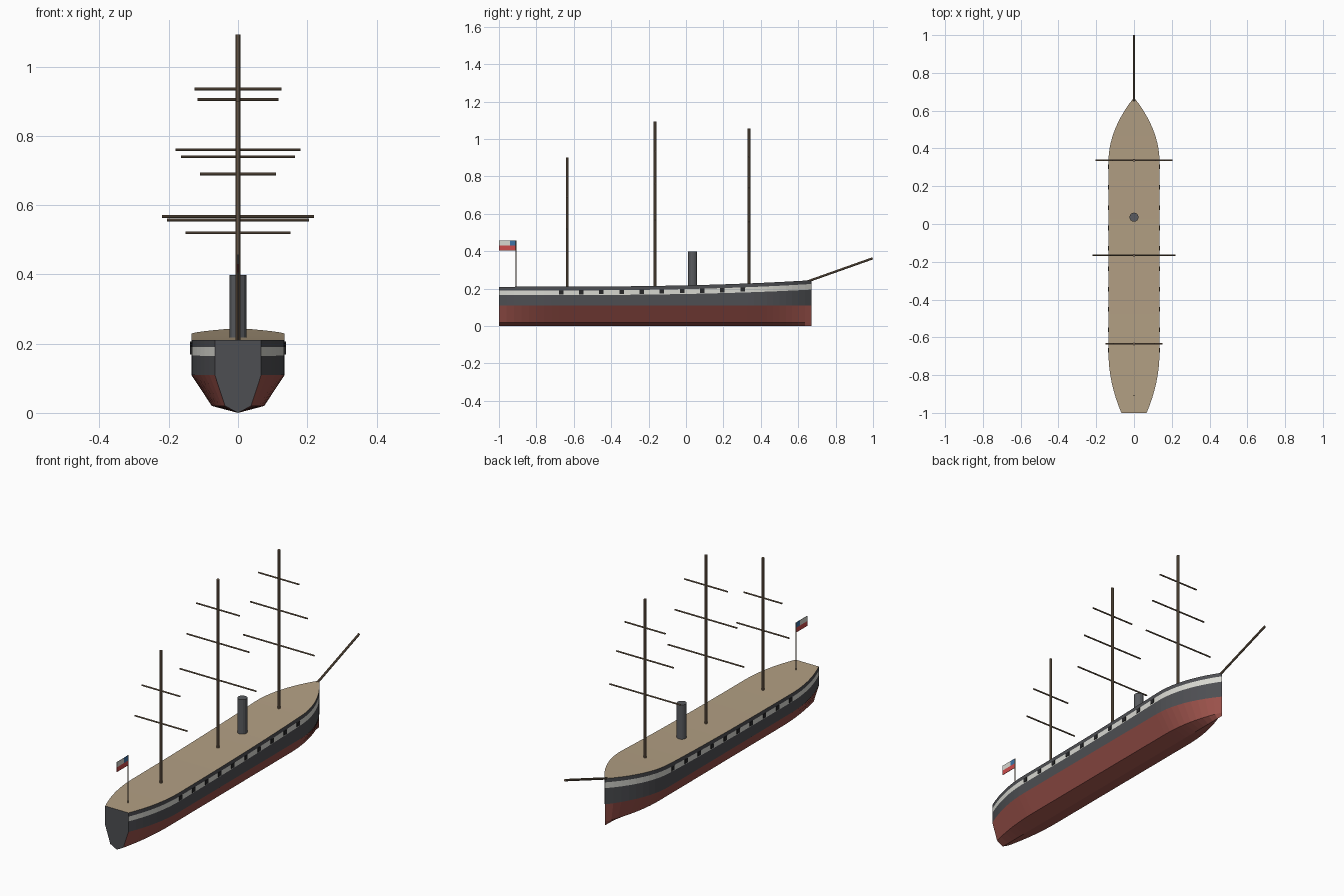
import bpy, bmesh
from mathutils import Vector

if "Cube" in bpy.data.objects:
    bpy.data.objects.remove(bpy.data.objects["Cube"])


def material(name, r, g, b):
    m = bpy.data.materials.new(name)
    m.diffuse_color = (r, g, b, 1)
    m.use_nodes = True
    m.node_tree.nodes["Principled BSDF"].inputs["Base Color"].default_value = m.diffuse_color
    return m


RED = material("red_paint", 0.33, 0.085, 0.07)
DARK = material("dark_paint", 0.075, 0.077, 0.085)
WHITE = material("white_paint", 0.68, 0.68, 0.63)
DECK = material("deck_wood", 0.45, 0.35, 0.23)
SPAR = material("spar_wood", 0.20, 0.14, 0.09)
FUNNEL = material("funnel_grey", 0.10, 0.105, 0.115)
BLACK = material("port_black", 0.02, 0.02, 0.022)
BLUE = material("flag_blue", 0.045, 0.17, 0.38)
FLAG_RED = material("flag_red", 0.6, 0.07, 0.07)


def finish(name, bm, *mats):
    me = bpy.data.meshes.new(name)
    bm.to_mesh(me)
    bm.free()
    for m in mats:
        me.materials.append(m)
    ob = bpy.data.objects.new(name, me)
    bpy.context.collection.objects.link(ob)
    return ob


def rod(name, a, b, r, mat, sides=10):
    a, b = Vector(a), Vector(b)
    bm = bmesh.new()
    bmesh.ops.create_cone(bm, cap_ends=True, segments=sides, radius1=r, radius2=r, depth=(b - a).length)
    bm.transform((b - a).to_track_quat('Z', 'Y').to_matrix().to_4x4())
    bmesh.ops.translate(bm, vec=(a + b) / 2, verts=bm.verts)
    return finish(name, bm, mat)


def box(name, lo, hi, mat):
    lo, hi = Vector(lo), Vector(hi)
    bm = bmesh.new()
    bmesh.ops.create_cube(bm, size=1)
    bmesh.ops.scale(bm, vec=hi - lo, verts=bm.verts)
    bmesh.ops.translate(bm, vec=(lo + hi) / 2, verts=bm.verts)
    return finish(name, bm, mat)


def half_width(y):
    if y > 0.33:
        return 0.135 * (1 - ((y - 0.33) / 0.34) ** 2)
    if y < -0.68:
        return 0.135 - 0.068 * ((-0.68 - y) / 0.32) ** 2
    return 0.135


def sheer(y):
    return 0.035 * ((y + 1) / 1.67) ** 3


# Hull: closed cross-sections lofted from transom to stem, coloured in bands
# half profile: width factor, height, share of the sheer rise
PROFILE = [(0, 0, 0), (0.56, 0.02, 0), (1, 0.11, 0), (1, 0.165, 0.85), (1, 0.19, 1), (1, 0.21, 1)]
stations = [-1 + 0.04 * i for i in range(8)]
stations += [-0.68 + 1.01 * i / 10 for i in range(11)]
stations += [0.33 + 0.34 * i / 10 for i in range(1, 11)]
bm = bmesh.new()
rings = []
for y in stations:
    w, s = half_width(y), sheer(y)
    right = [(w * f, y, z + k * s) for f, z, k in PROFILE]
    left = [(-x, y, z) for x, y, z in reversed(right[1:])]
    rings.append([bm.verts.new(p) for p in right + left])
BANDS = [0, 0, 1, 2, 1, 3, 1, 2, 1, 0, 0]
n = len(BANDS)
for a, b in zip(rings, rings[1:]):
    for i in range(n):
        j = (i + 1) % n
        bm.faces.new((a[i], a[j], b[j], b[i])).material_index = BANDS[i]
bm.faces.new(rings[0]).material_index = 1
bmesh.ops.remove_doubles(bm, verts=bm.verts, dist=1e-5)
bmesh.ops.recalc_face_normals(bm, faces=bm.faces)
finish("hull", bm, RED, DARK, WHITE, DECK)

# Gun ports along both sides
for i in range(10):
    y = -0.668 + 0.1078 * i
    z = 0.18 + sheer(y) * 0.9
    for side, sx in (("right", 1), ("left", -1)):
        x = sx * (half_width(y) - 0.001)
        box(f"gun_port_{side}_{i + 1}", (x - 0.004, y - 0.012, z - 0.011),
            (x + 0.004, y + 0.012, z + 0.011), BLACK)

# Masts with their yards (height, half length)
MASTS = {
    "mizzen": (-0.635, 0.90, [(0.52, 0.152), (0.69, 0.11)]),
    "main": (-0.165, 1.093, [(0.567, 0.22), (0.76, 0.18), (0.935, 0.125)]),
    "fore": (0.337, 1.055, [(0.557, 0.205), (0.74, 0.165), (0.905, 0.117)]),
}
for name, (y, top, yards) in MASTS.items():
    rod(name + "_mast", (0, y, 0.2), (0, y, top), 0.0075, SPAR)
    for i, (z, h) in enumerate(yards):
        rod(f"{name}_yard_{i + 1}", (-h, y, z), (h, y, z), 0.004, SPAR, 8)

# Bowsprit and funnel
rod("bowsprit", (0, 0.64, 0.235), (0, 0.998, 0.362), 0.006, SPAR)
rod("funnel", (0, 0.036, 0.2), (0, 0.036, 0.398), 0.024, FUNNEL, 16)

# Ensign on its staff
rod("flag_staff", (0, -0.908, 0.2), (0, -0.908, 0.457), 0.003, SPAR, 8)
t = 0.001
box("flag_lower_stripe", (-t, -1, 0.405), (t, -0.908, 0.43), FLAG_RED)
box("flag_upper_stripe", (-t, -1, 0.43), (t, -0.94, 0.457), WHITE)
box("flag_canton", (-t, -0.94, 0.43), (t, -0.908, 0.457), BLUE)
